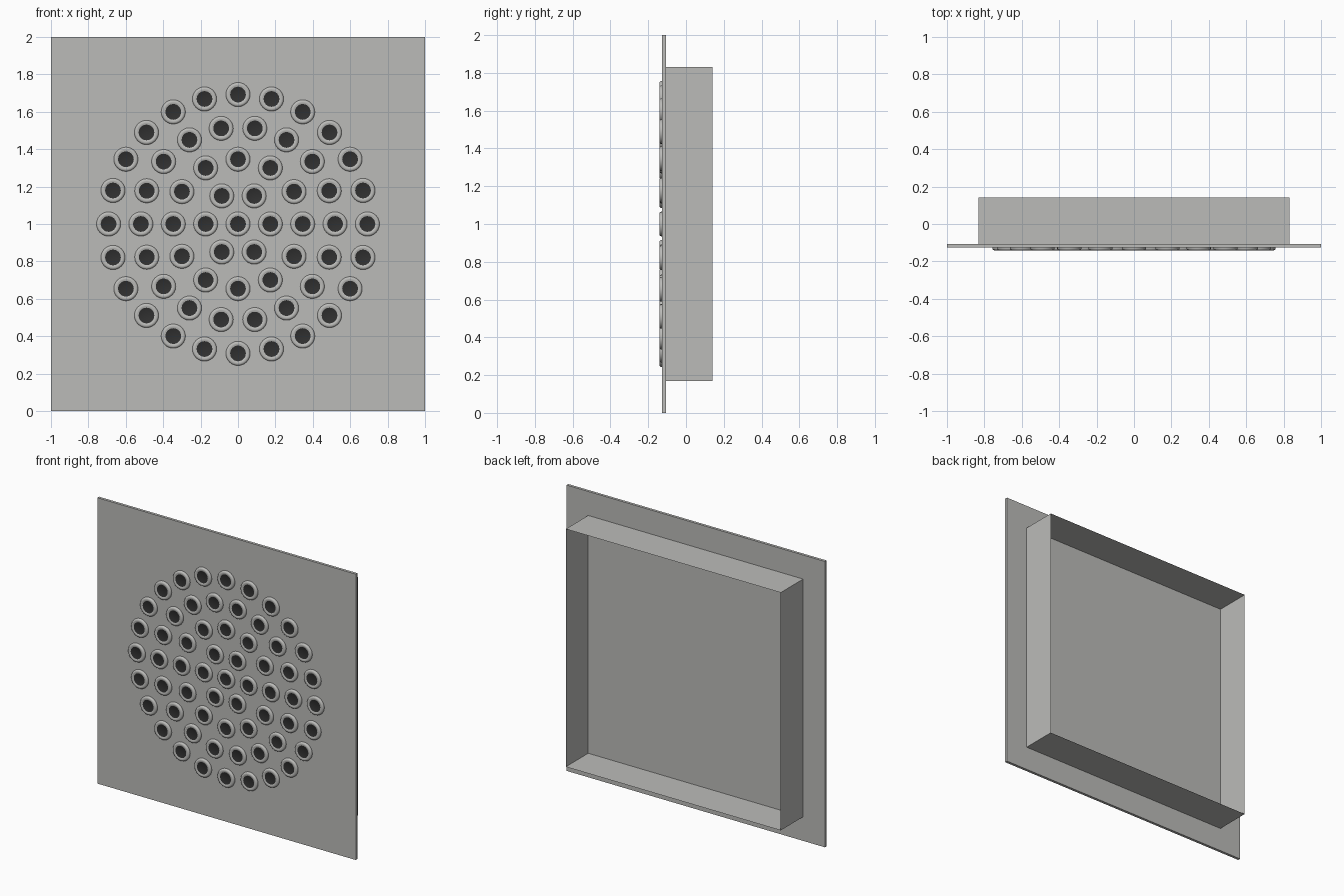
import bpy, bmesh, math

if "Cube" in bpy.data.objects:
    bpy.data.objects.remove(bpy.data.objects["Cube"])


def material(name, rgb):
    m = bpy.data.materials.new(name)
    m.diffuse_color = (*rgb, 1)
    m.use_nodes = True
    m.node_tree.nodes["Principled BSDF"].inputs["Base Color"].default_value = m.diffuse_color
    return m


GREY = material("satin grey", (0.50, 0.50, 0.485))
DARK = material("dark rubber", (0.03, 0.03, 0.03))


def make_object(name, bm, mats):
    me = bpy.data.meshes.new(name)
    bm.to_mesh(me)
    bm.free()
    for m in mats:
        me.materials.append(m)
    ob = bpy.data.objects.new(name, me)
    bpy.context.collection.objects.link(ob)
    return ob


FRONT, BACK, REAR = -0.126, -0.107, 0.141

# Square face plate
bm = bmesh.new()
bmesh.ops.create_cube(bm, size=1)
for v in bm.verts:
    v.co = (v.co.x * 2, (FRONT + BACK) / 2 + v.co.y * (BACK - FRONT), 1 + v.co.z * 2)
make_object("face_plate", bm, [GREY])

# Thin-walled square collar, open at the rear
bm = bmesh.new()
h = 0.832
corners = [(-h, -h), (h, -h), (h, h), (-h, h)]
near = [bm.verts.new((x, BACK, 1 + z)) for x, z in corners]
far = [bm.verts.new((x, REAR, 1 + z)) for x, z in corners]
for i in range(4):
    j = (i + 1) % 4
    bm.faces.new((near[i], near[j], far[j], far[i]))
make_object("rear_collar", bm, [GREY])

# Nozzle: rounded rim turned around the y axis, with a dark centre
SIDES = 24
PROFILE = [(0.065, 0.0), (0.065, 0.007), (0.062, 0.012), (0.056, 0.015),
           (0.048, 0.015), (0.042, 0.012)]  # radius, height above plate
bm = bmesh.new()
rings = []
for r, d in PROFILE:
    rings.append([bm.verts.new((r * math.cos(a), -d, r * math.sin(a)))
                  for a in (2 * math.pi * k / SIDES for k in range(SIDES))])
for a, b in zip(rings, rings[1:]):
    for i in range(SIDES):
        j = (i + 1) % SIDES
        bm.faces.new((a[i], a[j], b[j], b[i]))
centre = bm.faces.new(rings[-1])
centre.material_index = 1
bmesh.ops.recalc_face_normals(bm, faces=bm.faces)
if centre.normal.y > 0:
    bmesh.ops.reverse_faces(bm, faces=bm.faces)
nozzle = make_object("nozzle", bm, [GREY, DARK])
bpy.context.view_layer.objects.active = nozzle
nozzle.select_set(True)
bpy.ops.object.shade_smooth_by_angle(angle=math.radians(40))
nozzle.location = (0, FRONT, 1)

# Concentric rings of 6, 12, 18 and 24 nozzles
for ring in range(1, 5):
    for k in range(6 * ring):
        a = 2 * math.pi * k / (6 * ring)
        ob = nozzle.copy()
        ob.name = f"nozzle_ring{ring}_{k + 1}"
        r = 0.173 * ring
        ob.location = (r * math.cos(a), FRONT, 1 + r * math.sin(a))
        bpy.context.collection.objects.link(ob)
